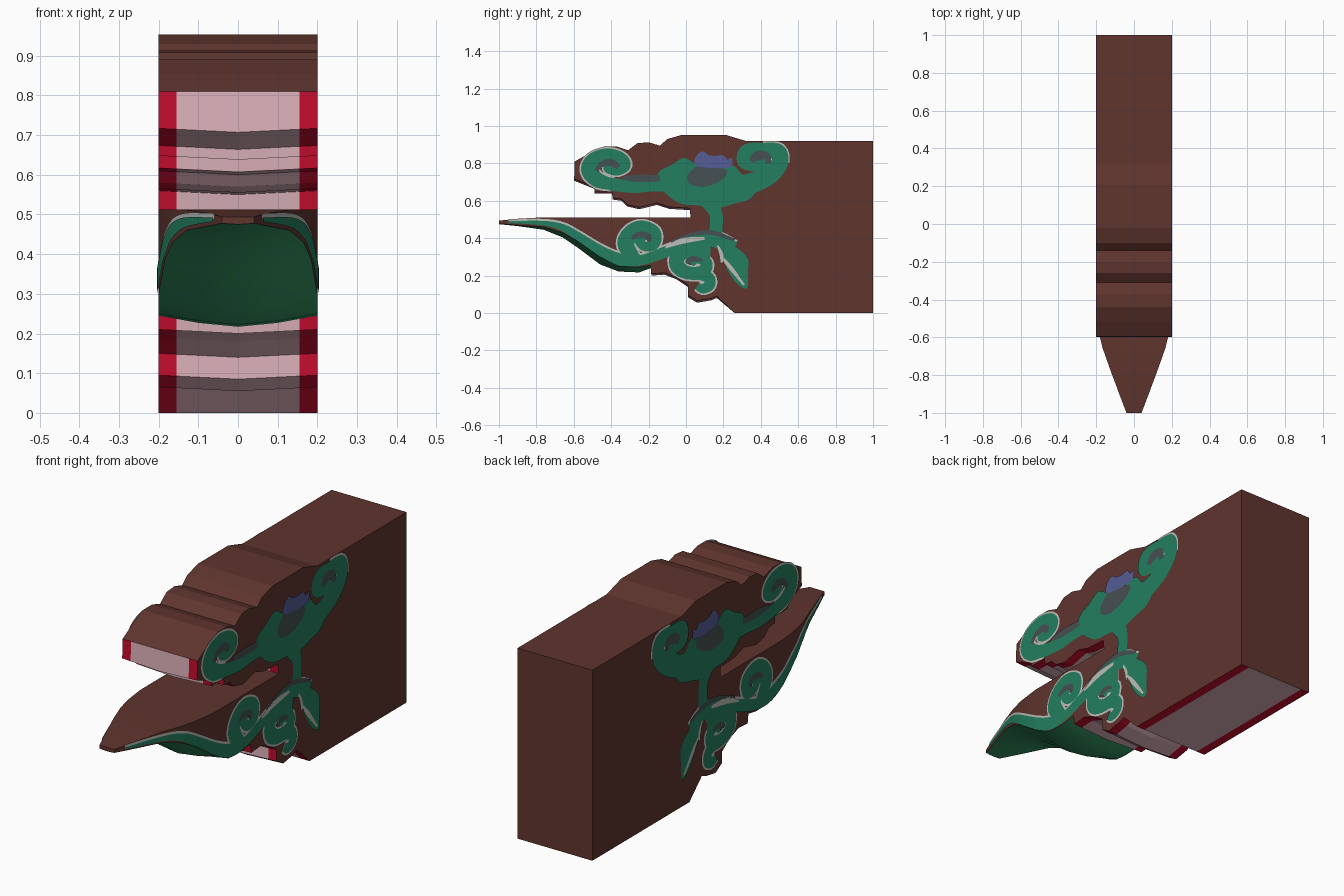
import bpy, bmesh
from mathutils import Vector

if "Cube" in bpy.data.objects:
    bpy.data.objects.remove(bpy.data.objects["Cube"])


def material(name, rgb):
    m = bpy.data.materials.new(name)
    m.diffuse_color = (*rgb, 1)
    m.use_nodes = True
    m.node_tree.nodes["Principled BSDF"].inputs["Base Color"].default_value = m.diffuse_color
    return m


BROWN = material("brown wood", (0.115, 0.035, 0.027))
PINK = material("pale pink", (0.73, 0.45, 0.503))
RED = material("crimson", (0.558, 0.004, 0.027))
GREEN = material("leaf green", (0.037, 0.32, 0.13))
TEAL = material("teal green", (0.017, 0.209, 0.119))
WHITE = material("off white", (0.515, 0.515, 0.48))
GREY = material("slate grey", (0.060, 0.080, 0.084))
BLUE = material("violet blue", (0.091, 0.109, 0.305))


def finish(bm, name, mats, fix=True):
    if fix:
        bmesh.ops.recalc_face_normals(bm, faces=bm.faces[:])
    mesh = bpy.data.meshes.new(name)
    bm.to_mesh(mesh)
    bm.free()
    for m in mats:
        mesh.materials.append(m)
    ob = bpy.data.objects.new(name, mesh)
    bpy.context.collection.objects.link(ob)
    return ob


# Beam body: side profile (y, z) swept over x; underside bulges down at the middle
TOP = [(1, .92), (.32, .92), (.21, .953), (-.02, .953), (-.1, .93), (-.14, .895),
       (-.2, .913), (-.26, .908), (-.31, .87), (-.37, .89), (-.44, .89),
       (-.52, .853), (-.595, .81)]
ROOF = [(-.598, .717), (-.49, .674), (-.488, .648), (-.395, .648), (-.393, .617),
        (-.345, .61), (-.315, .58), (-.25, .565), (-.155, .588), (-.09, .567),
        (.02, .56), (.025, .512)]
MOUTH = [(-.19, .512), (-.19, .25)]
BELLY = [(-.185, .21), (-.115, .215), (-.05, .19), (.01, .15), (.01, .095),
         (.06, .065), (.135, .078), (.165, .09), (.26, 0), (1, 0)]
XS = [-.2, -.155, 0, .155, .2]


def body():
    bm = bmesh.new()
    prof = TOP + ROOF + MOUTH + BELLY
    a, b = len(TOP), len(TOP) + len(ROOF)
    c, n = b + len(MOUTH), len(prof)
    rings = []
    for x in XS:
        ring = []
        for i, (y, z) in enumerate(prof):
            under = a <= i < b - 1 or c <= i < n - 2
            drop = .01 * (1 - abs(x) / .2) if under else 0
            ring.append(bm.verts.new((x, y, z - drop)))
        rings.append(ring)
    for k in range(4):
        for i in range(n):
            j = (i + 1) % n
            f = bm.faces.new((rings[k][i], rings[k][j], rings[k + 1][j], rings[k + 1][i]))
            painted = a - 1 <= i < b - 1 or c - 1 <= i < n - 1
            if painted:
                f.material_index = 2 if k in (0, 3) else 1
    # flat sides, split at the back of the mouth
    caps = []
    for r in (rings[0], rings[-1]):
        caps += [bm.faces.new(r[:b]), bm.faces.new(r[b - 1:] + r[:1])]
    bm.normal_update()
    bmesh.ops.triangulate(bm, faces=caps, ngon_method='EAR_CLIP')
    finish(bm, "beam_body", [BROWN, PINK, RED])


body()

# Lower jaw: tapered sections (y, half width, top z, side bottom z, middle bottom z)
JAW = [(-1, .04, .494, .478, .475), (-.9, .078, .504, .470, .465),
       (-.76, .13, .512, .460, .445), (-.66, .165, .512, .430, .405),
       (-.58, .185, .512, .385, .350), (-.46, .2, .512, .300, .260),
       (-.36, .2, .512, .250, .222), (-.25, .2, .512, .245, .217),
       (-.19, .2, .512, .255, .240)]


def jaw():
    bm = bmesh.new()
    rings = []
    for y, w, t, s, m in JAW:
        mid = m + .35 * (s - m)
        pts = [(-w, t), (w, t), (w, s), (w * .5, mid), (0, m), (-w * .5, mid), (-w, s)]
        rings.append([bm.verts.new((x, y, z)) for x, z in pts])
    for r0, r1 in zip(rings, rings[1:]):
        for i in range(7):
            j = (i + 1) % 7
            f = bm.faces.new((r0[i], r0[j], r1[j], r1[i]))
            f.material_index = 1 if 2 <= i <= 5 else 0
    bm.faces.new(rings[0])
    bm.faces.new(rings[-1])
    ob = finish(bm, "lower_jaw", [BROWN, GREEN])
    bpy.context.view_layer.objects.active = ob
    ob.select_set(True)
    bpy.ops.object.shade_smooth_by_angle(angle=.6)


jaw()


# Painted scrollwork: thin sheets laid on both sides; coordinates in hundredths
def side_x(y, z):
    for p, q in zip(JAW, JAW[1:]):
        if z < .53 and p[0] <= y <= q[0]:
            return p[1] + (q[1] - p[1]) * (y - p[0]) / (q[0] - p[0])
    return .2


def smooth(pts, closed=False, steps=6):
    v = [Vector(p) / 100 for p in pts]
    v = [v[-1]] + v + v[:2] if closed else [v[0]] + v + [v[-1]]
    out = []
    for a, b, c, d in zip(v, v[1:], v[2:], v[3:]):
        for s in range(steps):
            t = s / steps
            out.append(.5 * (2 * b + (c - a) * t + (2 * a - 5 * b + 4 * c - d) * t * t
                             + (3 * b - a - 3 * c + d) * t ** 3))
    return out if closed else out + [v[-2]]


def add_face(bm, pts, lift):
    # counter-clockwise in (y, z) faces +x; mirrored copy is reversed
    area = sum(p[0] * q[1] - q[0] * p[1] for p, q in zip(pts, pts[1:] + pts[:1]))
    if area < 0:
        pts = pts[::-1]
    for s in (1, -1):
        bm.faces.new([bm.verts.new((s * (side_x(y, z) + lift), y, z)) for y, z in pts[::s]])


def paint(name, mat, lift, ribbons=(), blobs=(), grow=0):
    bm = bmesh.new()
    for r in ribbons:
        path = smooth(r)
        left, right = [], []
        for i, p in enumerate(path):
            d = (path[min(i + 1, len(path) - 1)] - path[max(i - 1, 0)]).to_2d().normalized()
            nrm = Vector((-d.y, d.x)) * (p.z / 2 + grow)
            left.append(tuple(p.to_2d() + nrm))
            right.append(tuple(p.to_2d() - nrm))
        for i in range(len(path) - 1):
            add_face(bm, [left[i], left[i + 1], right[i + 1], right[i]], lift)
    for b in blobs:
        add_face(bm, [tuple(p) for p in smooth(b, True, 3)], lift)
    bm.normal_update()
    bmesh.ops.triangulate(bm, faces=bm.faces[:])
    finish(bm, name, [mat], fix=False)


# Ribbons are (y, z, width)
upper_curl = [(-39, 68.7, 6), (-47, 71, 8), (-51.5, 76, 9), (-49.5, 81, 9), (-43, 83.7, 8.5),
              (-36, 82.5, 8), (-33, 79, 7), (-37, 76, 5), (-42, 77, 4), (-42, 80, 3)]
upper_tail = [(-10, 70, 10), (-18, 69, 8), (-28, 67.7, 7), (-41, 69, 7)]
rear_curl = [(22, 67, 14), (34, 69, 11), (44, 74, 11), (50, 80, 9), (49, 86, 9),
             (41, 87, 8), (33, 86, 9), (31.5, 81, 8), (37, 79, 6), (42, 82, 6)]
neck = [(12, 60, 9), (16, 53, 7), (16, 45, 7), (15, 39, 8)]
jaw_vine = [(-95, 48.7, 1), (-76, 48, 2.5), (-66, 45.7, 3.8), (-58, 41.2, 4.5), (-46, 33.5, 5.5),
            (-36, 28.8, 6.5), (-25, 28, 5.5), (-10, 33, 6), (4, 38.5, 6), (16, 39, 8), (25, 34, 9)]
jaw_curl = [(-27, 29, 6), (-32, 36, 9), (-30, 42, 9), (-24, 45.5, 8), (-17, 43, 7),
            (-17, 37, 6), (-22, 35.5, 5), (-25, 39, 5), (-22, 41, 4)]
low_curl = [(13, 33, 7), (4, 33, 7), (-4, 31, 8), (-4.5, 25, 8), (1, 21.5, 7), (9, 22, 7),
            (11, 27, 6), (6, 28.5, 4), (3, 26, 3)]
drop_curl = [(6, 21, 6), (12, 19, 6), (12.5, 15, 6), (9, 13, 5), (6, 14.5, 4)]
flower = [(-16, 70), (-14, 76), (-8, 79), (-1, 83), (6, 79), (15, 77), (25, 79), (30, 74),
          (38, 68), (34, 61), (26, 58.5), (16, 56), (7, 57.5), (-3, 58.5), (-11, 64)]
leaf = [(18, 39), (27, 35), (33, 29), (33, 21), (32.5, 13), (26, 17), (21, 26)]
vine_light = [(y, z + .9, w) for y, z, w in jaw_vine]

paint("scroll_outline", WHITE, .002,
      [upper_curl, rear_curl[3:6], jaw_curl, low_curl, drop_curl], [], .009)
paint("vine_highlight", WHITE, .002, [vine_light], [], .002)
paint("scroll_green", TEAL, .004,
      [upper_curl, upper_tail, rear_curl, neck, jaw_vine, jaw_curl, low_curl, drop_curl],
      [flower, leaf])
paint("scroll_white_streaks", WHITE, .006,
      [[(-11, 35, 1), (-2, 38.5, 3), (10, 40, 1.5)], [(19, 30, 1), (24, 24, 2.2), (31, 15, 1)],
       [(17, 36, 1), (19, 31, 2), (19, 27, 1)]])
paint("scroll_grey", GREY, .006,
      [[(-34, 72, 2), (-25, 72, 4), (-14, 72, 3)],
       [(-48, 76, 2), (-45, 79.5, 3), (-40, 80.5, 4), (-36, 78, 3)],
       [(-29, 40, 2), (-25, 42, 3), (-20, 41, 3), (-20, 38, 2)],
       [(35, 81, 3), (38, 84, 5), (43, 84, 4), (44, 80, 3)],
       [(-8, 38, 1), (3, 42, 2), (14, 43, 2.5), (26, 39, 1.5)],
       [(0, 27, 2), (4, 29, 3), (9, 28, 1)]],
      [[(1, 74), (7, 79), (15, 78), (22, 76), (19, 71), (10, 67.5), (2, 69)]])
paint("scroll_blue_flower", BLUE, .008, (),
      [[(5, 79), (5.5, 84), (9, 86.5), (12, 84.5), (16, 84), (20, 84.5), (22, 82),
        (24.5, 83), (24, 78), (15, 77.5)]])
